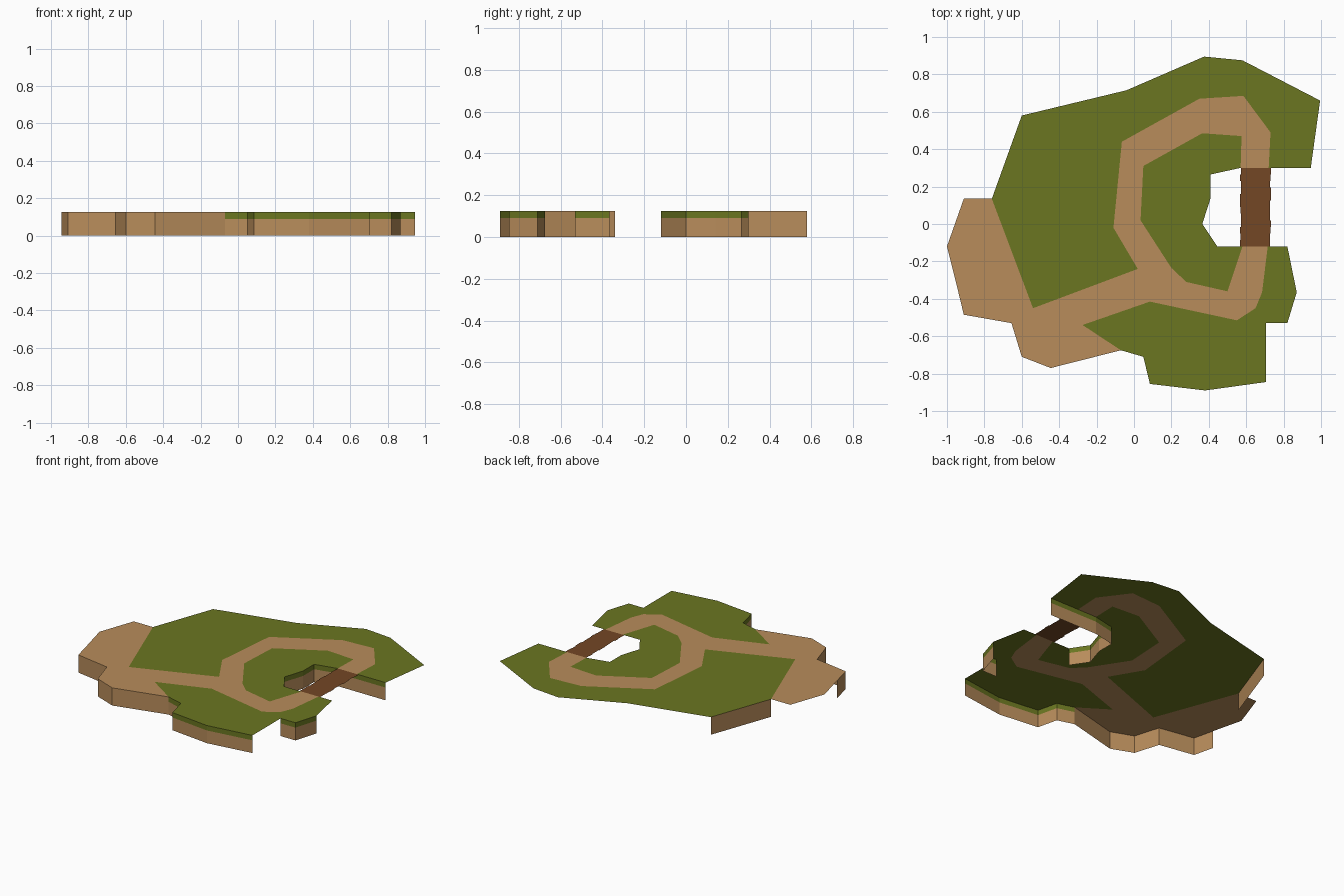
import bpy, bmesh, random

if "Cube" in bpy.data.objects:
    bpy.data.objects.remove(bpy.data.objects["Cube"])

TOP, STRIP = 0.125, 0.09


def material(name, color):
    m = bpy.data.materials.new(name)
    m.diffuse_color = (*color, 1)
    m.use_nodes = True
    m.node_tree.nodes["Principled BSDF"].inputs["Base Color"].default_value = m.diffuse_color
    return m


grass = material("grass_green", (0.145, 0.18, 0.015))
sand = material("sand_brown", (0.48, 0.265, 0.105))
wood = material("wood_brown", (0.175, 0.063, 0.018))


def finish(name, bm, mat):
    bmesh.ops.triangulate(bm, faces=[f for f in bm.faces if len(f.verts) > 4])
    mesh = bpy.data.meshes.new(name)
    bm.to_mesh(mesh)
    bm.free()
    mesh.materials.append(mat)
    obj = bpy.data.objects.new(name, mesh)
    bpy.context.collection.objects.link(obj)
    return obj


def flat(name, outline, mat):
    """Flat ground patch at the top level, facing up."""
    bm = bmesh.new()
    f = bm.faces.new([bm.verts.new((x, y, TOP)) for x, y in outline])
    f.normal_update()
    if f.normal.z < 0:
        f.normal_flip()
    finish(name, bm, mat)


def wall(name, line, z0, z1, mat):
    """Vertical open band below an outline."""
    bm = bmesh.new()
    low = [bm.verts.new((x, y, z0)) for x, y in line]
    high = [bm.verts.new((x, y, z1)) for x, y in line]
    for i in range(len(line) - 1):
        bm.faces.new((low[i], low[i + 1], high[i + 1], high[i]))
    finish(name, bm, mat)


# Shared outlines, counter-clockwise along the shore
sand_shore = [(-.945, -.34), (-.91, -.485), (-.655, -.53), (-.60, -.71),
              (-.445, -.77), (-.07, -.675)]
front_shore = [(-.07, -.675), (.05, -.71), (.085, -.855), (.38, -.89), (.705, -.845)]
right_shore = [(.705, -.53), (.82, -.53), (.87, -.365)]
cove_shore = [(.445, -.12), (.365, 0), (.41, .14), (.41, .265), (.57, .30)]
back_shore = [(.945, .30), (.995, .66), (.58, .875), (.375, .895), (-.04, .715),
              (-.60, .58), (-.76, .135)]

# Path edges
path_outer = [(-.54, -.45), (.02, -.24), (-.11, -.02), (-.065, .44), (.35, .67),
              (.585, .685), (.73, .49), (.72, .30)]
path_inner = [(.57, .30), (.575, .47), (.365, .485), (.05, .31), (.035, .02),
              (.20, -.235), (.28, -.31), (.50, -.36), (.58, -.12)]
path_front = [(.715, -.12), (.685, -.365), (.65, -.45), (.55, -.515), (.085, -.415),
              (-.275, -.54), (-.07, -.675)]

# Ground patches
flat("outer_grass", back_shore + path_outer, grass)
flat("inner_grass", cove_shore + path_inner[1:], grass)
flat("front_grass", front_shore + right_shore + [(.82, -.12)] + path_front[:-1], grass)
flat("beach_and_path",
     [(-.76, .135)] + path_outer + path_inner + path_front
     + sand_shore[-2::-1] + [(-1, -.12), (-.91, .135)], sand)

# Shore walls: sand only, or sand with a grass rim
wall("beach_wall", sand_shore, 0, TOP, sand)
wall("back_left_wall", back_shore[-2:], 0, TOP, sand)
for name, line in (("front", front_shore), ("right", right_shore),
                   ("cove", cove_shore + back_shore[:1])):
    wall(name + "_earth_wall", line, 0, STRIP, sand)
    wall(name + "_grass_rim", line, STRIP, TOP, grass)

# Plank bridge with slightly uneven ends
random.seed(4)
bm = bmesh.new()
count = 12
step = 0.42 / count
for i in range(count):
    y0 = -.12 + i * step
    x0 = .569 + random.uniform(-.004, .004)
    x1 = .73 + random.uniform(-.004, .004)
    bm.faces.new([bm.verts.new((x, y, TOP)) for x, y in
                  ((x0, y0), (x1, y0), (x1, y0 + step), (x0, y0 + step))])
finish("bridge_planks", bm, wood)
